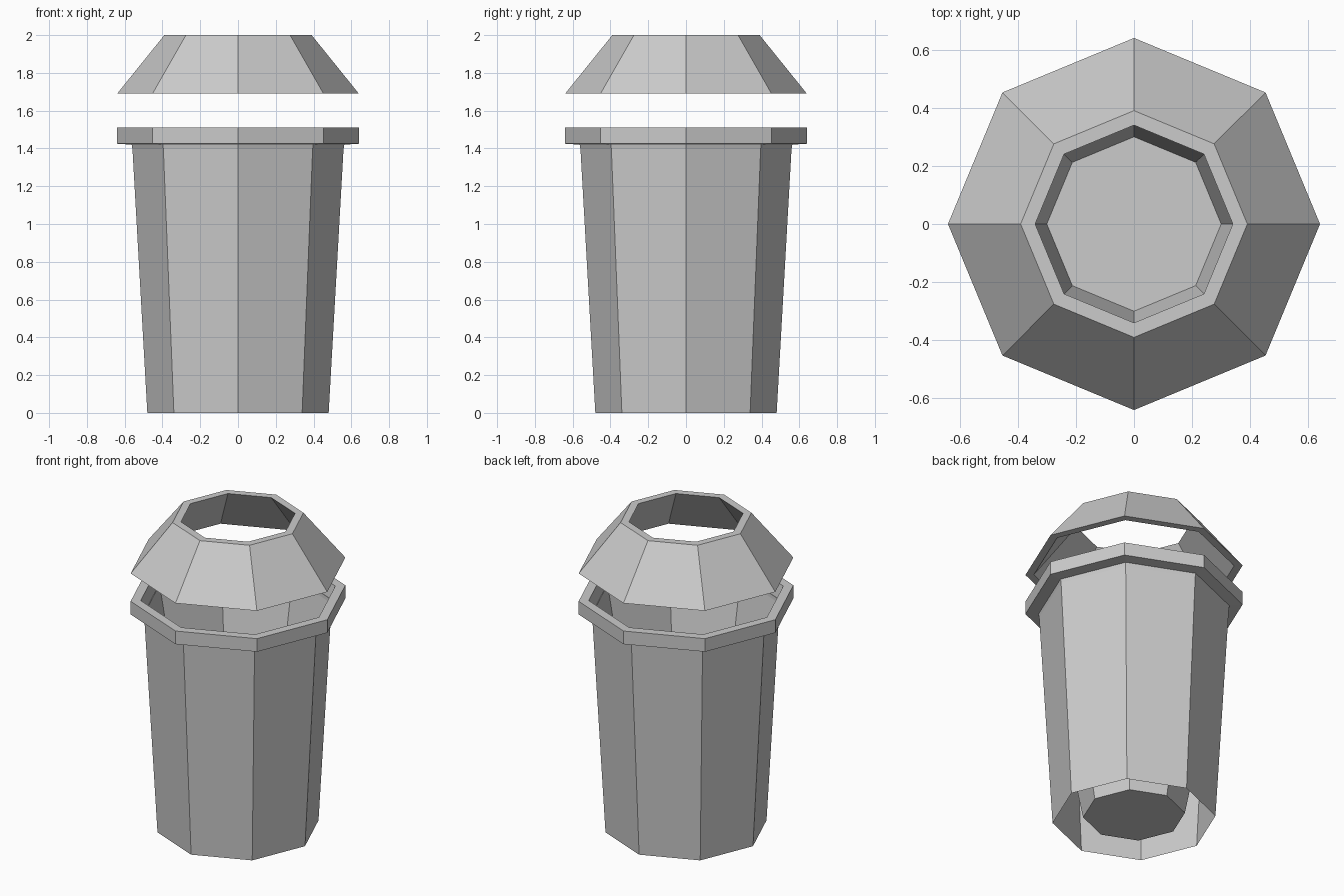
import bpy
import math

cube = bpy.data.objects.get("Cube")
if cube:
    bpy.data.objects.remove(cube, do_unlink=True)

SIDES = 8

grey = bpy.data.materials.new("plain grey")
grey.use_nodes = True
colour = (0.6, 0.6, 0.6, 1)
grey.diffuse_color = colour
grey.node_tree.nodes["Principled BSDF"].inputs["Base Color"].default_value = colour


def lathe(name, profile, closed=False, cap_end=False):
    """Sweep (radius, height) points around z into flat eight-sided rings."""
    verts, faces = [], []
    for radius, z in profile:
        for i in range(SIDES):
            a = math.tau * i / SIDES
            verts.append((radius * math.cos(a), radius * math.sin(a), z))
    rings = len(profile)
    for r in range(rings if closed else rings - 1):
        low, high = r * SIDES, (r + 1) % rings * SIDES
        for i in range(SIDES):
            j = (i + 1) % SIDES
            faces.append((low + i, low + j, high + j, high + i))
    if cap_end:
        faces.append(tuple(range((rings - 1) * SIDES, rings * SIDES)))
    mesh = bpy.data.meshes.new(name)
    mesh.from_pydata(verts, [], faces)
    mesh.materials.append(grey)
    obj = bpy.data.objects.new(name, mesh)
    bpy.context.collection.objects.link(obj)
    return obj


# Bin: outer wall open below, overhanging rim, tapered liner with a floor
lathe("bin_body", [(0.48, 0), (0.56, 1.42), (0.64, 1.425), (0.64, 1.51),
                   (0.58, 1.51), (0.30, 0.03)], cap_end=True)

# Lid: hollow sloping collar floating above the rim
lathe("lid", [(0.64, 1.69), (0.39, 2.0), (0.34, 2.0), (0.59, 1.69)], closed=True)
